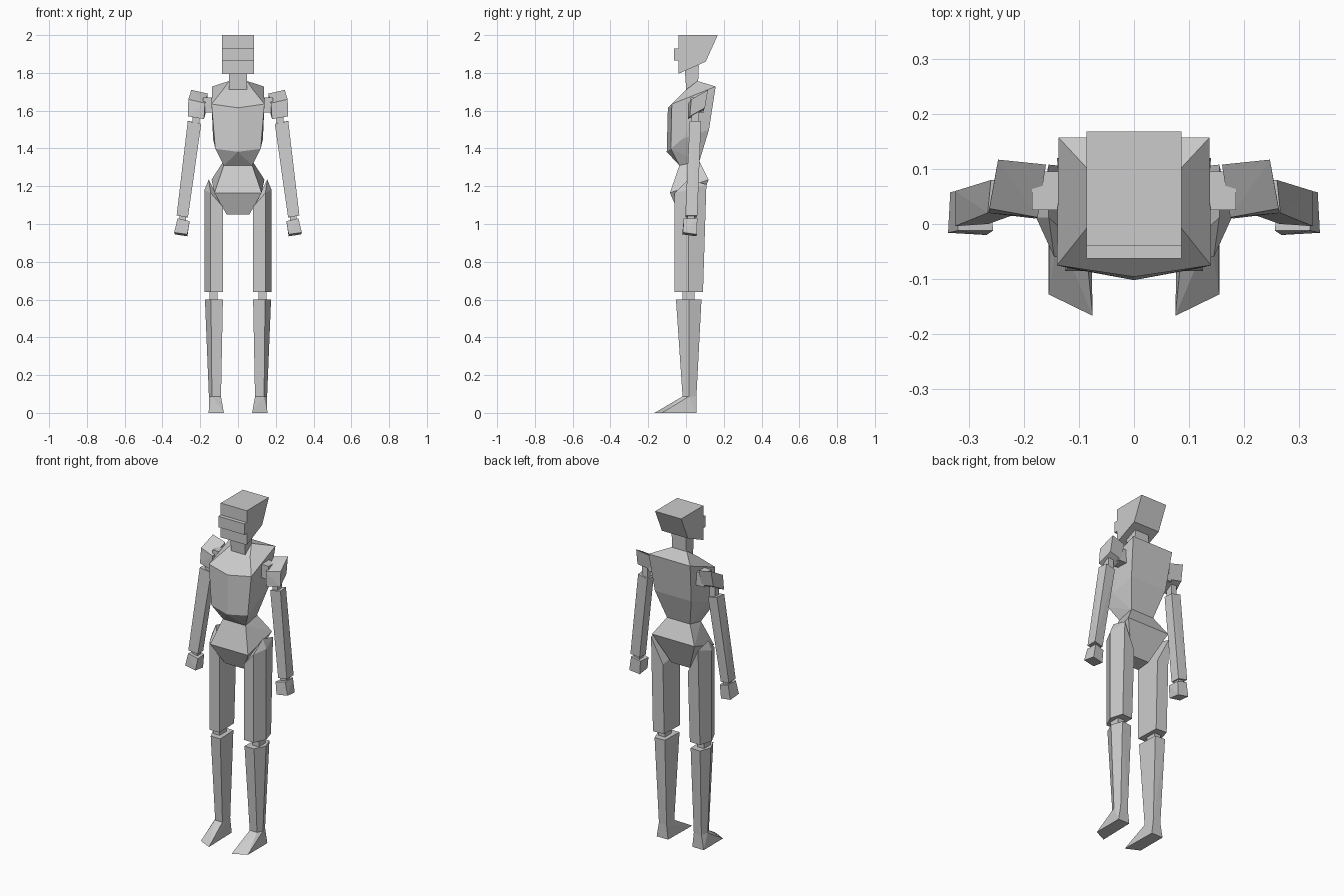
import bpy, bmesh, math

grey = bpy.data.materials.new("plain_grey")
grey.diffuse_color = (0.6, 0.6, 0.6, 1)


def hull(name, pts, both=False):
    """Flat-faced solid around the points; both=True adds the mirrored points."""
    if both:
        pts = pts + [(-x, y, z) for x, y, z in pts if x]
    bm = bmesh.new()
    for p in pts:
        bm.verts.new(p)
    bmesh.ops.convex_hull(bm, input=bm.verts[:])
    loose = [v for v in bm.verts if not v.link_faces]
    bmesh.ops.delete(bm, geom=loose, context='VERTS')
    bmesh.ops.dissolve_limit(bm, angle_limit=math.radians(3),
                             verts=bm.verts[:], edges=bm.edges[:])
    bmesh.ops.recalc_face_normals(bm, faces=bm.faces[:])
    me = bpy.data.meshes.new(name)
    bm.to_mesh(me)
    bm.free()
    me.materials.append(grey)
    ob = bpy.data.objects.new(name, me)
    bpy.context.collection.objects.link(ob)
    return ob


def box(x0, x1, y0, y1, z0, z1):
    return [(x, y, z) for x in (x0, x1) for y in (y0, y1) for z in (z0, z1)]


def pair(name, pts):
    """One limb part on each side."""
    hull("right_" + name, pts)
    hull("left_" + name, [(-x, y, z) for x, y, z in pts])


def ring(pts, z):
    return [(x, y, z) for x, y in pts]


# Head, visor and neck
hull("head", [(.086, -.04, 1.795), (.086, -.04, 2), (.086, .168, 2),
              (.086, .105, 1.86)], True)
hull("visor", box(-.086, .086, -.063, -.03, 1.865, 1.93))
hull("neck", [(.047, -.008, 1.84), (.047, .068, 1.84),
              (.047, .002, 1.70), (.047, .062, 1.70)], True)

# Chest, tapering to the waist
hull("chest", [(.047, .06, 1.757), (.08, 0, 1.71), (.137, .157, 1.728),
               (.14, -.075, 1.635), (0, -.096, 1.615),
               (.12, -.08, 1.398), (0, -.102, 1.382), (.132, -.02, 1.45),
               (.12, .122, 1.5), (.075, -.035, 1.31), (.075, .07, 1.33)], True)

# Pelvis
hull("pelvis", [(.075, -.035, 1.31), (.075, .07, 1.335), (.125, -.085, 1.165),
                (.14, .12, 1.235), (.06, -.035, 1.05), (.06, .05, 1.06)], True)

# Legs
pair("thigh", ring([(.08, -.06), (.145, -.06), (.178, .012),
                    (.155, .09), (.085, .085)], .64)
     + [(.08, -.06, 1.09), (.145, -.06, 1.165), (.178, .012, 1.18),
        (.155, .012, 1.235), (.155, .108, 1.21), (.082, .1, 1.06)])
pair("knee", box(.108, .15, -.018, .045, .58, .66))
pair("shin", ring([(.08, -.053), (.143, -.053), (.175, .015),
                   (.15, .082), (.085, .078)], .6)
     + ring([(.09, -.018), (.138, -.018), (.154, .015),
             (.14, .055), (.09, .055)], .085))
pair("foot", ring([(.09, -.018), (.138, -.018), (.154, .015),
                   (.14, .055), (.09, .055)], .087)
     + ring([(.075, -.167), (.155, -.128), (.155, .055), (.08, .055)], 0))

# Arms
pair("shoulder_joint", box(.12, .185, .025, .095, 1.59, 1.67))
pair("shoulder_pad", [(.247, .117, 1.71), (.16, .108, 1.69),
                      (.263, .028, 1.66), (.175, .012, 1.64),
                      (.265, .02, 1.57), (.18, .01, 1.555),
                      (.25, .1, 1.615), (.168, .093, 1.6)])
pair("arm_joint", box(.205, .24, .03, .07, 1.52, 1.6))
pair("arm", [(.195, .025, 1.53), (.266, .02, 1.545),
             (.2, .078, 1.53), (.26, .08, 1.545),
             (.265, 0, 1.035), (.325, -.004, 1.045),
             (.268, .055, 1.035), (.325, .06, 1.045)])
pair("wrist", box(.275, .31, .008, .045, 1, 1.06))
pair("hand", [(.256, -.012, 1.015), (.32, -.012, 1.03),
              (.262, .055, 1.015), (.32, .06, 1.03),
              (.268, -.02, .945), (.338, -.016, .955),
              (.268, .053, .935), (.334, .058, .945)])
